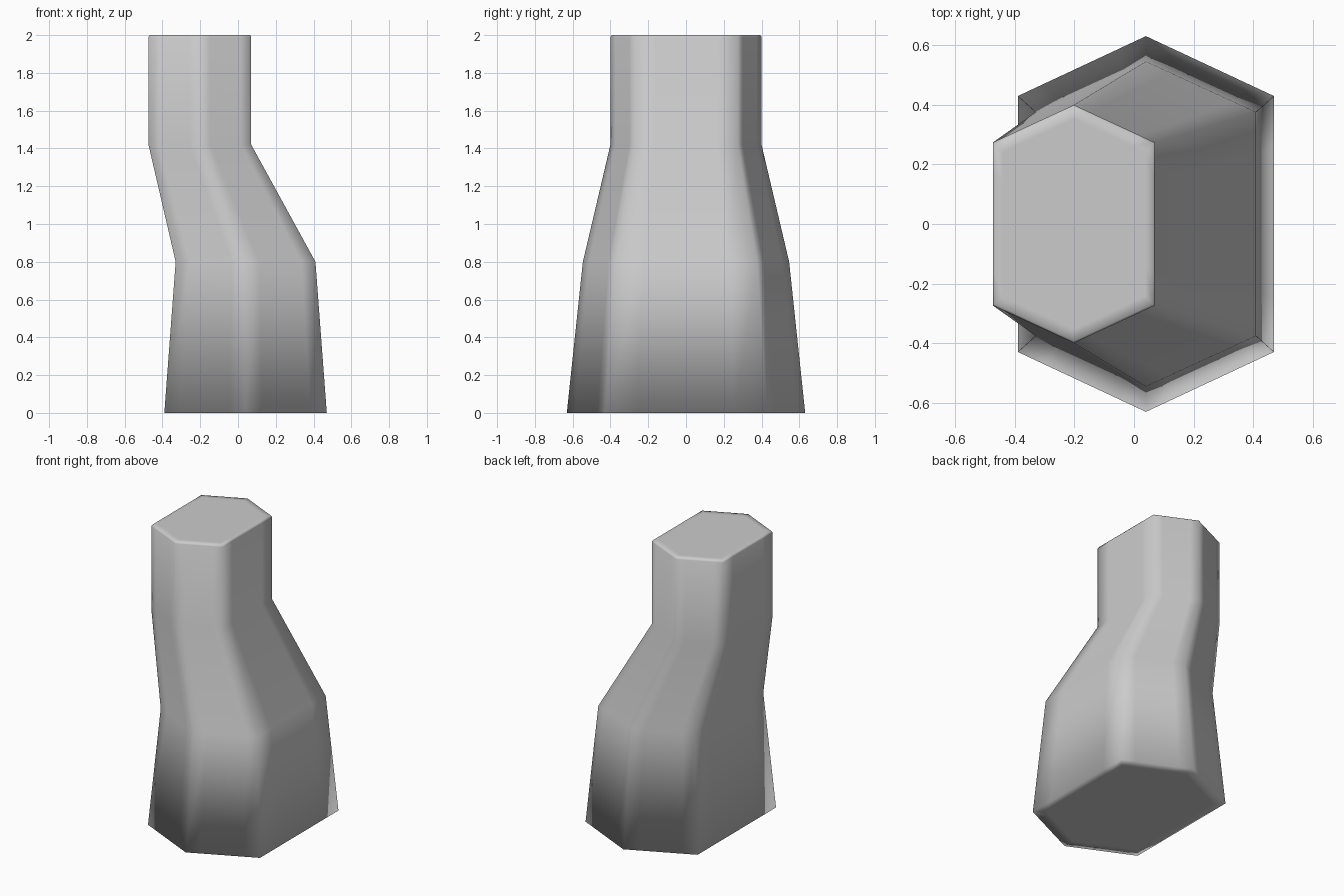
import bpy, bmesh

if "Cube" in bpy.data.objects:
    bpy.data.objects.remove(bpy.data.objects["Cube"])

# Tapered, offset hexagonal sections: z, centre x, half width x, apex y, corner y
SECTIONS = [
    (0.00, 0.035, 0.374, 0.551, 0.371),   # base cap support loop
    (0.00, 0.040, 0.430, 0.631, 0.430),
    (0.80, 0.040, 0.370, 0.546, 0.376),
    (1.42, -0.202, 0.272, 0.400, 0.274),
    (1.99, -0.202, 0.272, 0.400, 0.274),
    (2.00, -0.202, 0.267, 0.393, 0.269),  # softened top rim
    (2.00, -0.202, 0.240, 0.353, 0.242),  # top cap support loop
]
SUPPORT = 0.2  # support points beside each corner keep the sides flat


def ring(bm, z, cx, w, apex, corner):
    pts = [(cx, -apex), (cx + w, -corner), (cx + w, corner),
           (cx, apex), (cx - w, corner), (cx - w, -corner)]
    verts = []
    for i, (ax, ay) in enumerate(pts):
        bx, by = pts[(i + 1) % 6]
        for t in (0, SUPPORT, 1 - SUPPORT):
            verts.append(bm.verts.new((ax + (bx - ax) * t, ay + (by - ay) * t, z)))
    return verts


# Body: loft the sections and close both ends
bm = bmesh.new()
rings = [ring(bm, *s) for s in SECTIONS]
for lower, upper in zip(rings, rings[1:]):
    n = len(lower)
    for i in range(n):
        j = (i + 1) % n
        bm.faces.new((lower[i], lower[j], upper[j], upper[i]))
bm.faces.new(rings[-1])
bm.faces.new(rings[0][::-1])
bmesh.ops.recalc_face_normals(bm, faces=bm.faces)
for f in bm.faces:
    f.smooth = True

mesh = bpy.data.meshes.new("bent_hex_column")
bm.to_mesh(mesh)
bm.free()
body = bpy.data.objects.new("bent_hex_column", mesh)
bpy.context.collection.objects.link(body)
